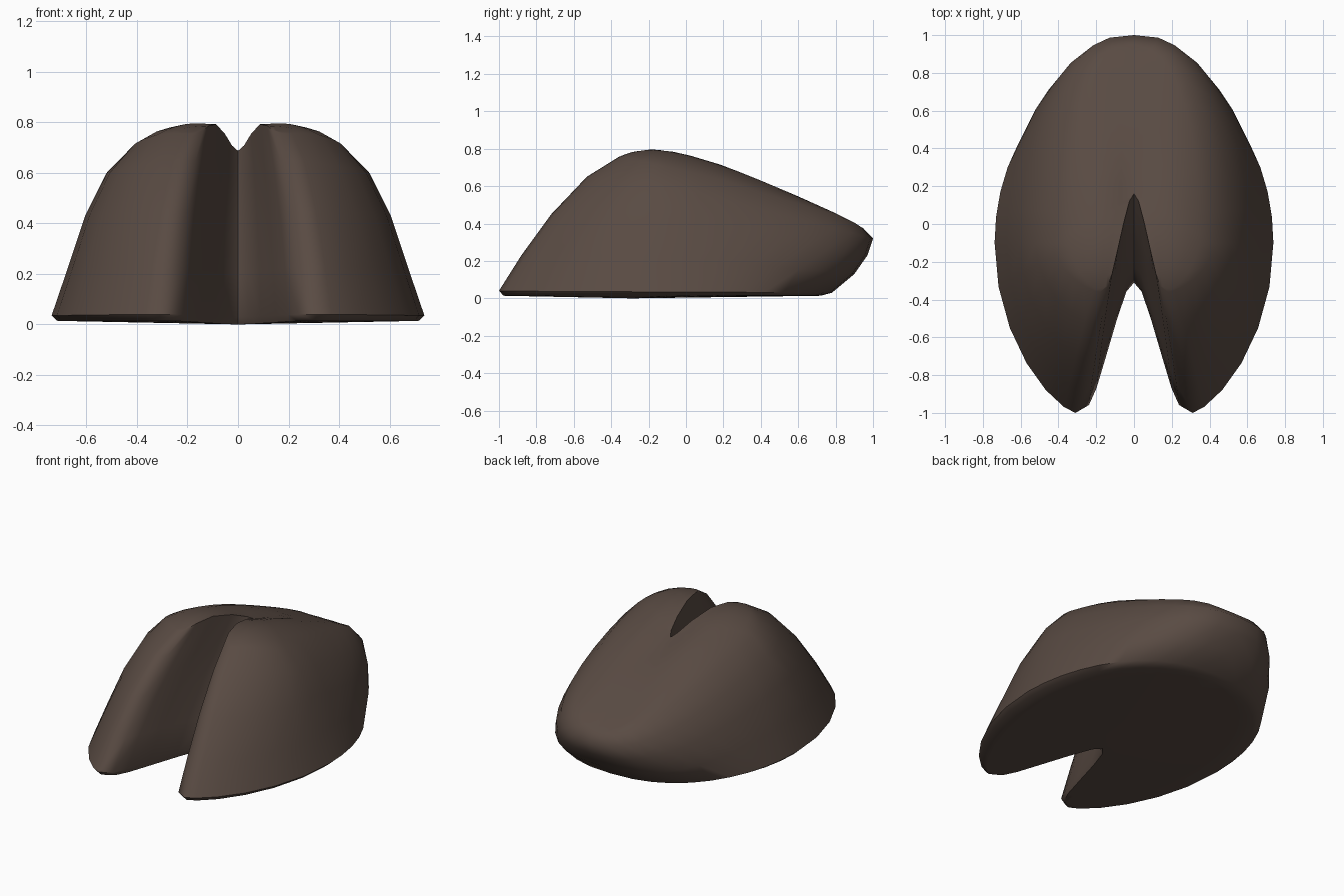
import bpy, bmesh
from math import sin, cos, pi

cube = bpy.data.objects.get("Cube")
if cube:
    bpy.data.objects.remove(cube, do_unlink=True)

FRONT, BACK, ACROSS, MID = 6, 10, 6, -0.1
# inner wall of a toe: (distance from toe to cleft, share of toe x)
INNER = [(0, 1), (.06, .77), (.19, .64), (.43, .48), (.72, .29), (.93, .13), (1, 0)]
# ridge of the hoof: (y, z)
RIDGE = [(-.5, .675), (-.4, .74), (-.3, .78), (-.2, .797), (-.1, .79), (0, .77),
         (.2, .71), (.4, .63), (.6, .545), (.8, .455), (.9, .405), (1, .34)]
# level: toe (x, y, z), half width and its z, back (y, z), cleft (y, z), back roundness
LEVELS = [
    ((.31, -.975, .014), .715, .014, (.72, .014), (-.29, 0), .9),
    ((.31, -1, .04), .738, .035, (.78, .03), (-.31, .03), .85),
    ((.29, -.88, .23), .675, .22, (.9, .13), (-.22, .2), .75),
    ((.26, -.72, .45), .605, .43, (.97, .23), (-.09, .4), .75),
    ((.22, -.53, .65), .52, .60, (1, .32), (.04, .58), .75),
    ((.18, -.36, .75), .42, .69, (.95, .38), (.16, .70), .75),
]


def top_z(x, y):
    """Height of the domed, sloping upper surface."""
    for (y0, z0), (y1, z1) in zip(RIDGE, RIDGE[1:]):
        if y <= y1:
            z = z0 + (z1 - z0) * (y - y0) / (y1 - y0)
            break
    dip = .035 * max(0, 1 - x / .13) * max(0, 1 - abs(y - .16) / .3)
    return z - 1.4 * max(0, x - .17) ** 2 - dip


def half_ring(toe, width, side_z, back, cleft, power):
    """Inner wall from toe to cleft, and outer wall from toe to back."""
    tx, ty, tz = toe
    inner = [(tx * s, ty + (cleft[0] - ty) * t, tz + (cleft[1] - tz) * t) for t, s in INNER]
    outer = []
    for i in range(FRONT):
        a = pi / 2 * (1 - i / FRONT)
        outer.append((tx + (width - tx) * max(0, cos(a)) ** 1.45,
                      MID + (ty - MID) * sin(a), side_z + (tz - side_z) * sin(a) ** 2))
    for i in range(BACK + 1):
        a = pi / 2 * i / BACK
        x = 0 if i == BACK else width * cos(a) ** power
        outer.append((x, MID + (back[0] - MID) * sin(a), side_z + (back[1] - side_z) * sin(a)))
    return inner, outer


bm = bmesh.new()


def face(*verts):
    verts = list(dict.fromkeys(verts))
    if len(verts) > 2:
        bm.faces.new(verts)


# stacked wall rings
rings = []
for n, level in enumerate(LEVELS):
    inner, outer = half_ring(*level)
    if n == len(LEVELS) - 1:
        inner = [(x, y, top_z(x, y)) for x, y, z in inner]
        outer = [(x, y, top_z(x, y)) for x, y, z in outer]
    vi = [bm.verts.new(p) for p in inner]
    vo = [vi[0]] + [bm.verts.new(p) for p in outer[1:]]
    rings.append((vi, vo))
for low, high in zip(rings, rings[1:]):
    for a, b in zip(low, high):
        for i in range(len(a) - 1):
            face(a[i], a[i + 1], b[i + 1], b[i])


def cap(ring, domed):
    """Grid between the inner and outer walls, closing the top or the sole."""
    vi, vo = ring
    start, end = vi[-1].co, vo[-1].co
    centre = []
    for i in range(1, BACK):
        p = start.lerp(end, i / BACK)
        if domed:
            p.z = top_z(0, p.y)
        centre.append(bm.verts.new(p))
    path = vi + centre + [vo[-1]]
    rows = []
    for a, b in zip(path, vo):
        row = [a]
        for k in range(1, ACROSS):
            if a is b:
                row.append(a)
                continue
            p = a.co.lerp(b.co, k / ACROSS)
            if domed:
                p.z = top_z(p.x, p.y)
            row.append(bm.verts.new(p))
        rows.append(row + [b])
    for r, s in zip(rows, rows[1:]):
        for k in range(ACROSS):
            face(r[k], r[k + 1], s[k + 1], s[k])


cap(rings[0], False)
cap(rings[-1], True)

# mirror the half into the whole hoof
geom = bm.verts[:] + bm.edges[:] + bm.faces[:]
bmesh.ops.mirror(bm, geom=geom, axis='X', merge_dist=.0005)
bmesh.ops.remove_doubles(bm, verts=bm.verts[:], dist=.0005)
bmesh.ops.recalc_face_normals(bm, faces=bm.faces[:])

mesh = bpy.data.meshes.new("cloven_hoof")
bm.to_mesh(mesh)
bm.free()
hoof = bpy.data.objects.new("cloven_hoof", mesh)
bpy.context.collection.objects.link(hoof)

# dark brown horn
horn = bpy.data.materials.new("dark_brown_horn")
horn.use_nodes = True
colour = (.1, .07, .056, 1)
horn.diffuse_color = colour
horn.node_tree.nodes["Principled BSDF"].inputs["Base Color"].default_value = colour
mesh.materials.append(horn)

bpy.ops.object.select_all(action='DESELECT')
hoof.select_set(True)
bpy.context.view_layer.objects.active = hoof
bpy.ops.object.shade_smooth_by_angle(angle=1.1)
